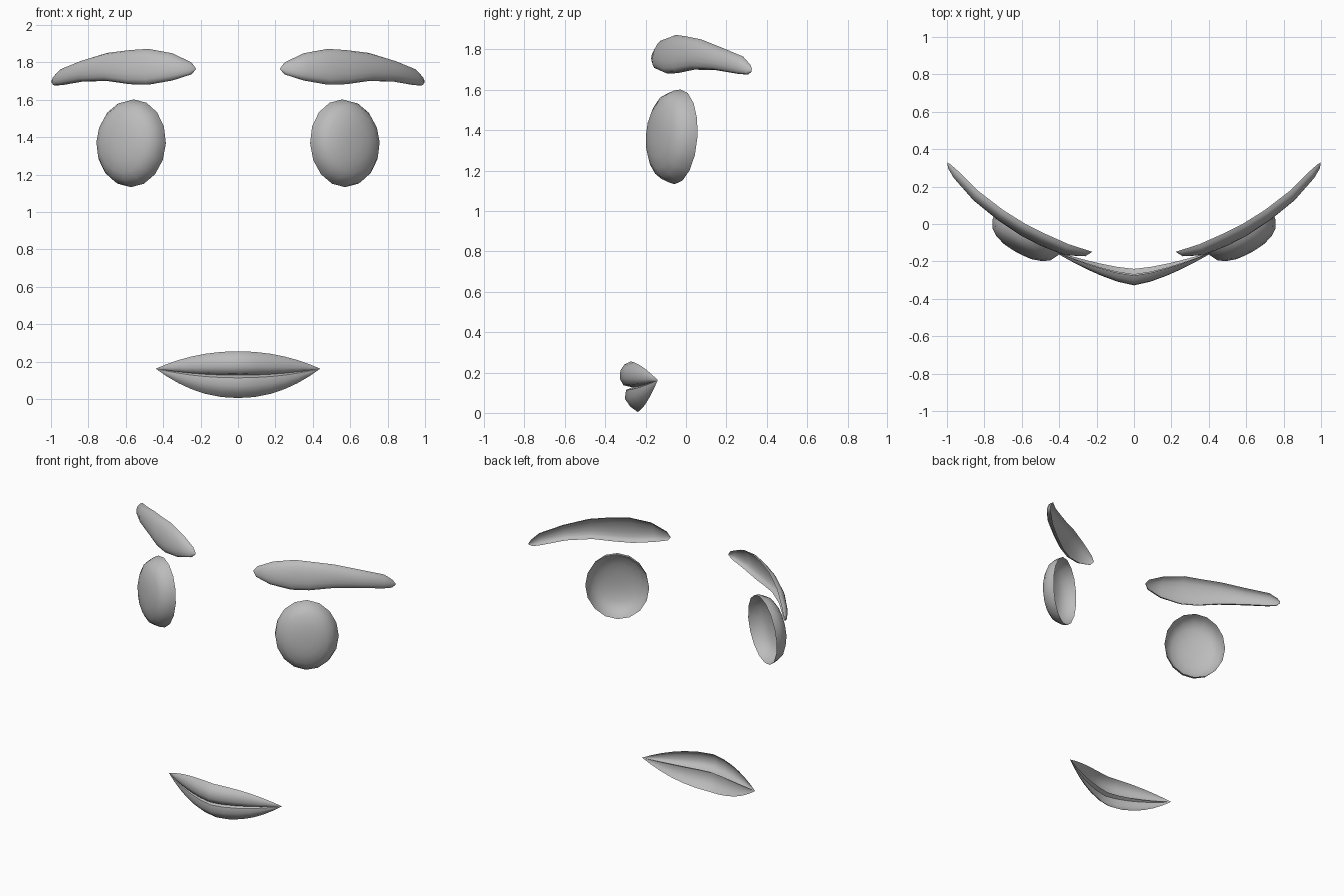
import bpy, bmesh, math
from mathutils import Vector

if "Cube" in bpy.data.objects:
    bpy.data.objects.remove(bpy.data.objects["Cube"])

grey = bpy.data.materials.new("plain grey")
grey.diffuse_color = (0.5, 0.5, 0.5, 1)
grey.use_nodes = True
grey.node_tree.nodes["Principled BSDF"].inputs["Base Color"].default_value = grey.diffuse_color


def loft(name, rows, closed=False, mirror=False, angle=60):
    """Skin rows of points into an open shell that faces the front."""
    bm = bmesh.new()
    grid = [[bm.verts.new(p) for p in row] for row in rows]
    n = len(rows[0])
    for a, b in zip(grid, grid[1:]):
        for i in range(n if closed else n - 1):
            j = (i + 1) % n
            bm.faces.new((a[i], a[j], b[j], b[i]))
    bmesh.ops.remove_doubles(bm, verts=bm.verts, dist=0.0005)
    bm.normal_update()
    if sum(f.normal.y * f.calc_area() for f in bm.faces) > 0:
        bmesh.ops.reverse_faces(bm, faces=bm.faces)
    me = bpy.data.meshes.new(name)
    bm.to_mesh(me)
    bm.free()
    me.materials.append(grey)
    ob = bpy.data.objects.new(name, me)
    bpy.context.collection.objects.link(ob)
    bpy.ops.object.select_all(action='DESELECT')
    ob.select_set(True)
    bpy.context.view_layer.objects.active = ob
    bpy.ops.object.shade_smooth_by_angle(angle=math.radians(angle))
    if mirror:
        ob.modifiers.new("mirror", 'MIRROR')
    return ob


# Eyes: shallow domes, open at the back and turned outwards
centre = Vector((0.565, -0.042, 1.367))
out = Vector((0.48, -0.87, 0.07)).normalized()
side = Vector((0, 0, 1)).cross(out).normalized()
up = out.cross(side)
rows = []
for r, d in [(1, 0), (0.97, 0.035), (0.87, 0.075), (0.7, 0.1),
             (0.45, 0.117), (0.2, 0.123), (0, 0.124)]:
    rows.append([centre + out * d + side * 0.205 * r * math.cos(a) + up * 0.235 * r * math.sin(a)
                 for a in (math.tau * k / 16 for k in range(16))])
loft("eyes", rows, closed=True, mirror=True)

# Eyebrows: curved half shells; x, top edge z, bottom edge z, back edge y
stations = [(0.225, 1.768, 1.762, -0.148), (0.25, 1.80, 1.735, -0.14), (0.35, 1.848, 1.703, -0.108),
            (0.48, 1.872, 1.68, -0.05), (0.58, 1.865, 1.683, 0.0), (0.70, 1.85, 1.70, 0.075),
            (0.83, 1.81, 1.697, 0.175), (0.94, 1.765, 1.678, 0.283), (0.98, 1.725, 1.676, 0.318),
            (0.996, 1.70, 1.69, 0.328)]
rows = []
for x, zt, zb, y in stations:
    h = zt - zb
    slope = 0.45 + 0.75 * (x - 0.225)
    fwd = Vector((slope, -1, 0)).normalized()
    depth = 0.045 * min(1, h / 0.11)
    row = []
    for k in range(9):
        a = math.pi * k / 8
        t = (1 - math.cos(a)) / 2
        p = Vector((x, y - 0.22 * h * t, zt - h * t))
        p += fwd * depth * math.sin(a) ** 0.8
        p.x = min(p.x, 0.998)
        row.append(p)
    rows.append(row)
loft("eyebrows", rows, mirror=True)

# Lips: one profile with a deep crease, shrinking to both mouth corners
profile = [(-0.275, 0.255), (-0.305, 0.24), (-0.325, 0.21), (-0.328, 0.17), (-0.31, 0.137),
           (-0.268, 0.127), (-0.297, 0.113), (-0.303, 0.07), (-0.275, 0.03), (-0.24, 0.005)]
rows = []
for x in (-1, -0.87, -0.72, -0.57, -0.4, -0.2, 0, 0.2, 0.4, 0.57, 0.72, 0.87, 1):
    f = 1 - abs(x) ** 1.4
    g = 1 - abs(x) ** 2.1
    rows.append([(0.44 * x, -0.14 + (y + 0.14) * f, 0.162 + (z - 0.162) * g) for y, z in profile])
loft("lips", rows, angle=50)
